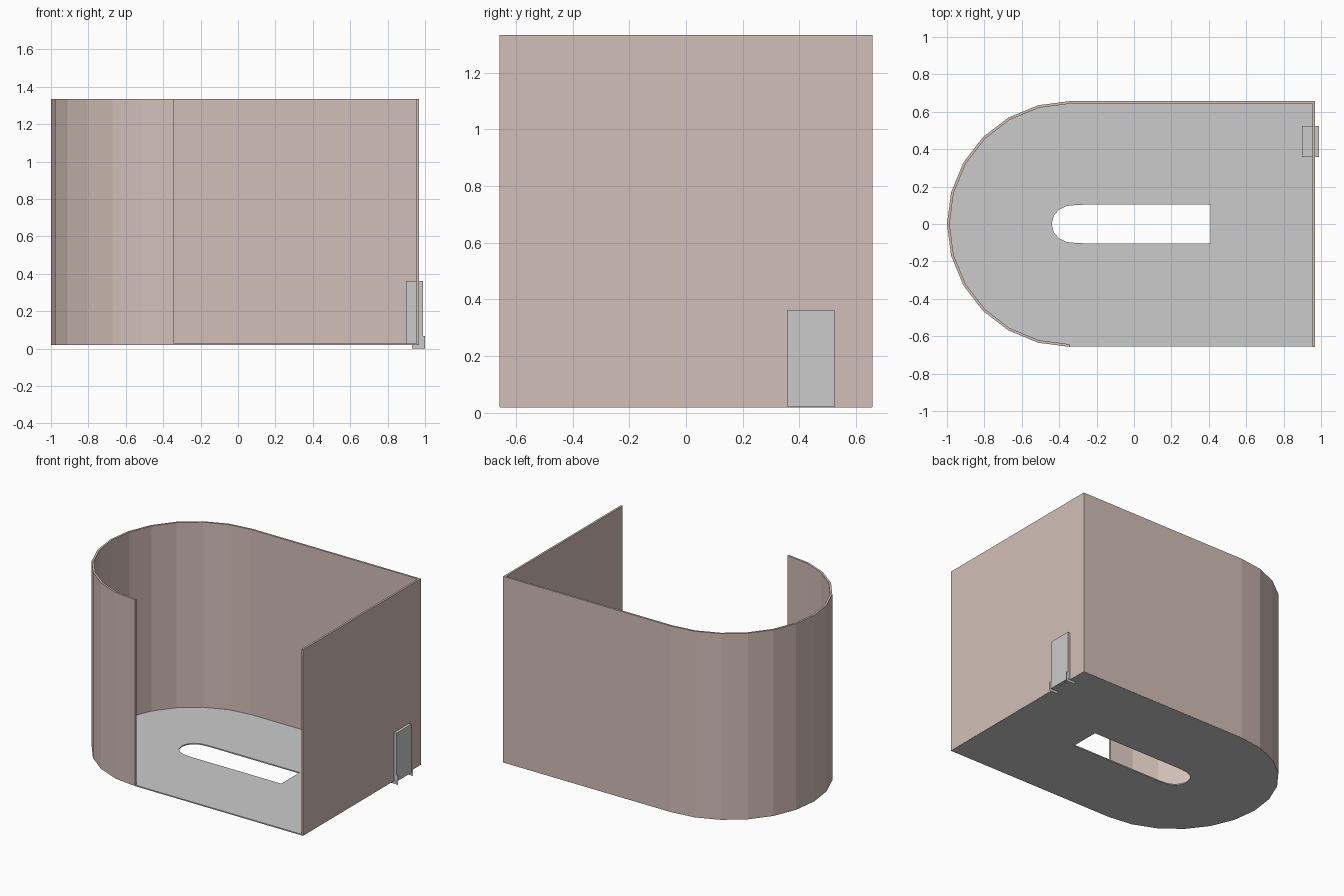
import bpy, bmesh, math

if "Cube" in bpy.data.objects:
    bpy.data.objects.remove(bpy.data.objects["Cube"])

R, CX, XR = 0.657, -0.343, 0.968      # outer radius, arc centre, right side
Z0, Z1, T = 0.02, 1.333, 0.014        # wall bottom, top, thickness

wall_mat = bpy.data.materials.new("warm_wall")
wall_mat.diffuse_color = (0.65, 0.52, 0.48, 1)
wall_mat.use_nodes = True
wall_mat.node_tree.nodes["Principled BSDF"].inputs["Base Color"].default_value = wall_mat.diffuse_color


def finish(bm, name, mat=None):
    bmesh.ops.recalc_face_normals(bm, faces=bm.faces[:])
    me = bpy.data.meshes.new(name)
    bm.to_mesh(me)
    bm.free()
    ob = bpy.data.objects.new(name, me)
    bpy.context.collection.objects.link(ob)
    if mat:
        me.materials.append(mat)
    return ob


def extrude_up(bm, height):
    res = bmesh.ops.extrude_face_region(bm, geom=bm.faces[:])
    verts = [g for g in res["geom"] if isinstance(g, bmesh.types.BMVert)]
    bmesh.ops.translate(bm, verts=verts, vec=(0, 0, height))


def outline(inset):
    """Rounded end in 15 degree steps, front to back, then the two right corners."""
    r = R - inset
    pts = []
    for i in range(13):
        a = math.radians(-90 - 15 * i)
        pts.append((CX + r * math.cos(a), r * math.sin(a)))
    return pts + [(XR - inset, r), (XR - inset, -r)]


# Floor slab with a slot
bm = bmesh.new()
half = [(0.41, 0.103), (-0.27, 0.103), (-0.31, 0.102), (-0.36, 0.096),
        (-0.40, 0.078), (-0.43, 0.043)]
slot = half + [(-0.44, 0)] + [(x, -y) for x, y in reversed(half)]
edges = []
for loop in (outline(0.001), slot):
    vs = [bm.verts.new((x, y, Z0 - 0.001)) for x, y in loop]
    edges += [bm.edges.new((vs[i - 1], vs[i])) for i in range(len(vs))]
bmesh.ops.triangle_fill(bm, edges=edges, use_beauty=True, use_dissolve=False)
extrude_up(bm, 0.008)
finish(bm, "floor")

# Wall: open on the straight front, mitred at the back right corner
bm = bmesh.new()
outer, inner = outline(0), outline(T)
inner[-1] = (XR - T, -R)
vo = [bm.verts.new((x, y, Z0)) for x, y in outer]
vi = [bm.verts.new((x, y, Z0)) for x, y in inner]
for i in range(len(vo) - 1):
    bm.faces.new((vo[i], vo[i + 1], vi[i + 1], vi[i]))
extrude_up(bm, Z1 - Z0)
finish(bm, "curved_wall", wall_mat)

# Small box passing through the right wall
bm = bmesh.new()
bmesh.ops.create_cube(bm, size=1)
for v in bm.verts:
    v.co.x = 0.897 if v.co.x < 0 else 0.988
    v.co.y = 0.358 if v.co.y < 0 else 0.523
    v.co.z = Z0 if v.co.z < 0 else 0.362
finish(bm, "outlet_box")

# Thin L-shaped brackets under both sides of the box
profile = [(0.93, 0), (1.0, 0), (1.0, 0.068), (0.988, 0.068),
           (0.988, 0.018), (0.93, 0.018)]
for name, y in (("bracket_front", 0.358), ("bracket_back", 0.523)):
    bm = bmesh.new()
    bm.faces.new([bm.verts.new((x, y, z)) for x, z in profile])
    finish(bm, name)
